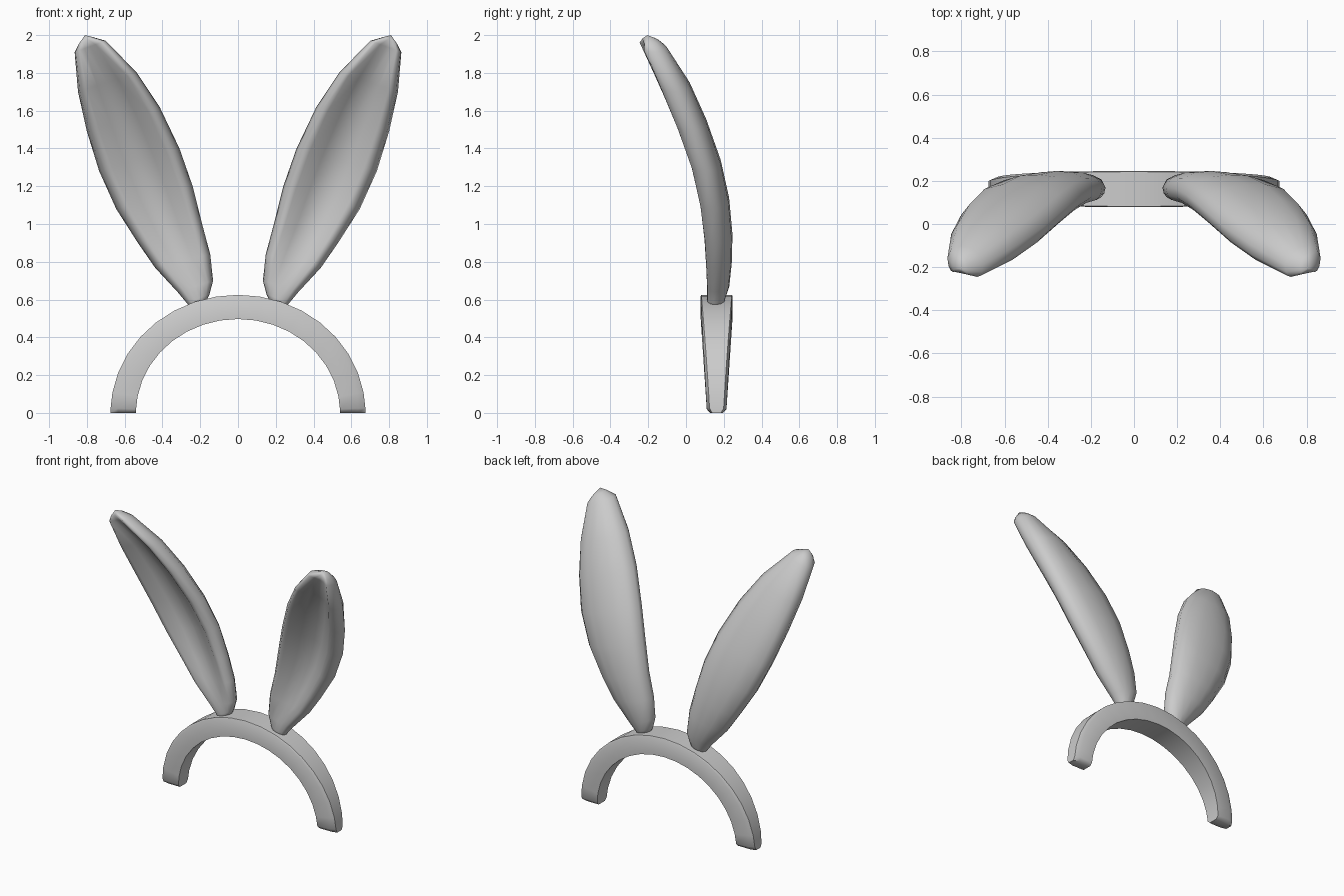
import bpy, math
from math import sin, cos, pi, sqrt

if "Cube" in bpy.data.objects:
    bpy.data.objects.remove(bpy.data.objects["Cube"])


def loft(name, rings, tip=None, angle=40):
    """Skin closed rings of equal length; end in a tip point or a flat cap."""
    n = len(rings[0])
    verts = [p for r in rings for p in r]
    faces = [(i * n + j, i * n + (j + 1) % n, (i + 1) * n + (j + 1) % n, (i + 1) * n + j)
             for i in range(len(rings) - 1) for j in range(n)]
    faces.append(tuple(reversed(range(n))))
    last = (len(rings) - 1) * n
    if tip:
        verts.append(tip)
        faces += [(last + j, last + (j + 1) % n, len(verts) - 1) for j in range(n)]
    else:
        faces.append(tuple(range(last, last + n)))
    me = bpy.data.meshes.new(name)
    me.from_pydata(verts, [], faces)
    ob = bpy.data.objects.new(name, me)
    bpy.context.collection.objects.link(ob)
    bpy.ops.object.select_all(action='DESELECT')
    ob.select_set(True)
    bpy.context.view_layer.objects.active = ob
    bpy.ops.object.mode_set(mode='EDIT')
    bpy.ops.mesh.select_all(action='SELECT')
    bpy.ops.mesh.normals_make_consistent(inside=False)
    bpy.ops.object.mode_set(mode='OBJECT')
    bpy.ops.object.shade_smooth_by_angle(angle=math.radians(angle))
    return ob


def interp(table, z):
    for (a, va), (b, vb) in zip(table, table[1:]):
        if z <= b:
            k = max(0, (z - a) / (b - a))
            return va + k * (vb - va)
    return table[-1][1]


# headband: elliptical arch, deeper at the crown, outer edges rounded off toward the ends
BAND_Y = 0.162
steps = 18
angles = [0, 0.04] + [pi * i / steps for i in range(1, steps)] + [pi - 0.04, pi]
rings = []
for t in angles:
    end = t in (0, pi)
    d = 0.034 if end else 0.051 + 0.033 * sin(t)
    soft = 0.04 + 0.26 * (1 - sin(t))
    ring = []
    for k, y in [(0, -1), (1 - soft, -1), (1, soft - 1), (1, 1 - soft), (1 - soft, 1), (0, 1)]:
        rx, rz = 0.54 + 0.135 * k, 0.497 + 0.128 * k
        ring.append((rx * cos(t), BAND_Y + y * d, rz * sin(t)))
    rings.append(ring)
loft("headband", rings, angle=55)

# ear: left edge x, z, right edge x, z, half depth, hollow amount
stations = [
    (0.175, 0.575, 0.25, 0.55, 0.040, 0.0),
    (0.15, 0.63, 0.27, 0.58, 0.048, 0.0),
    (0.132, 0.70, 0.32, 0.64, 0.064, 0.2),
    (0.147, 0.84, 0.44, 0.77, 0.074, 0.6),
    (0.19, 1.00, 0.53, 0.90, 0.079, 0.8),
    (0.24, 1.20, 0.645, 1.08, 0.082, 1.0),
    (0.31, 1.40, 0.735, 1.28, 0.086, 1.0),
    (0.415, 1.62, 0.80, 1.49, 0.089, 1.0),
    (0.535, 1.80, 0.847, 1.70, 0.088, 0.9),
    (0.70, 1.97, 0.865, 1.91, 0.072, 0.5),
    (0.77, 1.99, 0.845, 1.95, 0.046, 0.2),
]
# forward sweep of the ear by height
sweep = [(0.55, 0.155), (0.7, 0.168), (0.85, 0.17), (1.0, 0.165), (1.2, 0.138),
         (1.4, 0.08), (1.6, 0.0), (1.8, -0.092), (1.95, -0.182), (2.0, -0.2)]
front = [(-0.94, -0.6), (-0.82, -0.92), (-0.68, -0.92), (-0.35, -0.35), (0, -0.1),
         (0.35, -0.35), (0.68, -0.92), (0.82, -0.92), (0.94, -0.6)]
back = [(1, 0), (0.8, 0.6), (0.4, 0.92), (0, 1), (-0.4, 0.92), (-0.8, 0.6), (-1, 0)]
rings = []
for lx, lz, rx, rz, depth, hollow in stations:
    section = [(u, v * hollow - sqrt(1 - u * u) * (1 - hollow)) for u, v in front] + back
    ring = []
    for u, v in section:
        k = (u + 1) / 2
        x, z = lx + k * (rx - lx), lz + k * (rz - lz)
        ring.append((x, interp(sweep, z) + v * depth, z))
    rings.append(ring)
ears = loft("ears", rings, tip=(0.81, -0.205, 2.0), angle=100)
mirror = ears.modifiers.new("other_side", 'MIRROR')
mirror.use_axis = (True, False, False)
